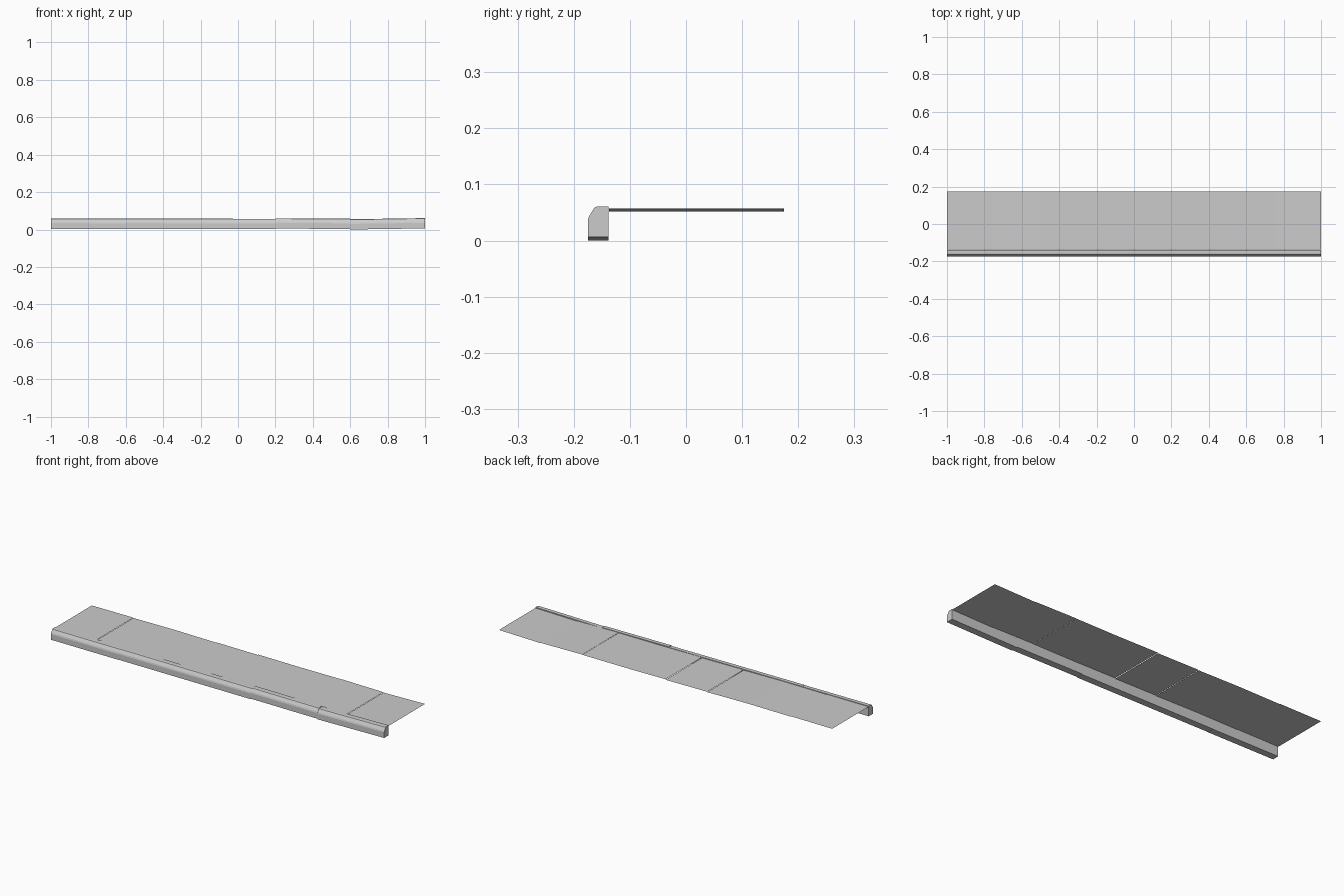
import bpy

if "Cube" in bpy.data.objects:
    bpy.data.objects.remove(bpy.data.objects["Cube"])

def make(name, verts, faces):
    me = bpy.data.meshes.new(name)
    me.from_pydata(verts, [], faces)
    me.update()
    ob = bpy.data.objects.new(name, me)
    bpy.context.collection.objects.link(ob)
    return ob

# Kerb stones: chamfered profile (y, z), each stone slightly tilted along x
profile = [(-0.138, 0.0), (-0.138, 0.055), (-0.158, 0.055),
           (-0.163, 0.053), (-0.173, 0.037), (-0.175, 0.030), (-0.175, 0.0)]
n = len(profile)
kerb_ends = [(0.004, 0.003), (0.004, 0.003), (0.003, 0.002),
             (0.005, 0.003), (0.0, 0.006)]
for i, (za, zb) in enumerate(kerb_ends):
    x0 = -1 + 0.4 * i
    x1 = x0 + 0.4
    verts = [(x0, y, z + za) for y, z in profile]
    verts += [(x1, y, z + zb) for y, z in profile]
    faces = [(k, k + n, (k + 1) % n + n, (k + 1) % n) for k in range(n)]
    faces += [tuple(range(n)), tuple(reversed(range(n, 2 * n)))]
    make(f"kerb_stone_{i + 1}", verts, faces)

# Paving slabs: thin sheets, slightly uneven in height
slab_ends = [(0.056, 0.057), (0.055, 0.057), (0.057, 0.054), (0.056, 0.054),
             (0.057, 0.055), (0.055, 0.056), (0.057, 0.054), (0.052, 0.057)]
for i, (za, zb) in enumerate(slab_ends):
    x0 = -1 + 0.25 * i
    x1 = x0 + 0.25
    make(f"paving_slab_{i + 1}",
         [(x0, -0.137, za), (x1, -0.137, zb), (x1, 0.175, zb), (x0, 0.175, za)],
         [(0, 1, 2, 3)])
